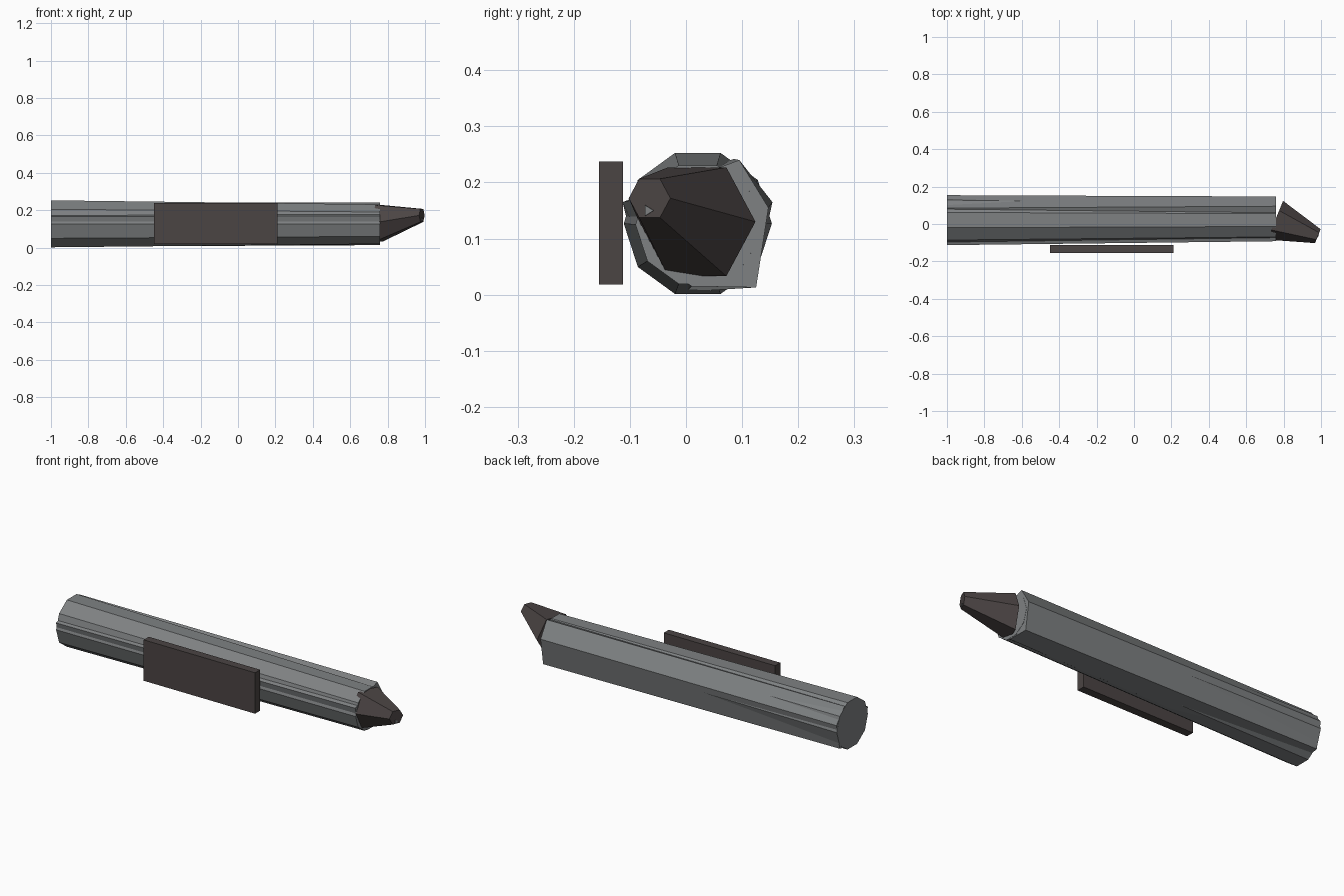
import bpy
from math import cos, sin, radians, tau
from mathutils import Matrix, Vector

cube = bpy.data.objects.get("Cube")
if cube:
    bpy.data.objects.remove(cube, do_unlink=True)


def material(name, rgb):
    m = bpy.data.materials.new(name)
    m.use_nodes = True
    m.diffuse_color = (*rgb, 1)
    m.node_tree.nodes["Principled BSDF"].inputs["Base Color"].default_value = (*rgb, 1)
    return m


grey = material("metal grey", (0.21, 0.22, 0.225))
dark = material("dark brown", (0.07, 0.058, 0.057))


def ring(centre, radius, sides, yaw=0):
    """Regular polygon facing +x, turned about z by yaw degrees."""
    turn = Matrix.Rotation(radians(yaw), 3, 'Z')
    return [Vector(centre) + turn @ Vector((0, radius * cos(tau * i / sides),
                                            radius * sin(tau * i / sides)))
            for i in range(sides)]


def section(x, points):
    return [Vector((x, y, z)) for y, z in points]


def loft(name, start, end, mat):
    """Closed prism between two sections with the same number of points."""
    n = len(start)
    faces = [tuple(reversed(range(n))), tuple(range(n, 2 * n))]
    faces += [(i, (i + 1) % n, n + (i + 1) % n, n + i) for i in range(n)]
    mesh = bpy.data.meshes.new(name)
    mesh.from_pydata(start + end, [], faces)
    mesh.materials.append(mat)
    ob = bpy.data.objects.new(name, mesh)
    bpy.context.collection.objects.link(ob)
    return ob


# Ten-sided tapering barrel
loft("barrel", ring((-1, 0.021, 0.127), 0.132, 10),
     ring((0.76, 0.021, 0.125), 0.111, 10), grey)

# Irregular inner core whose corners break through the barrel
core = loft("inner_core",
            section(-0.999, [(0.125, 0.03), (0.154, 0.165), (0.085, 0.242),
                             (-0.113, 0.165), (-0.09, 0.07), (0.0, 0.005)]),
            section(0.759, [(0.125, 0.013), (0.147, 0.155), (0.095, 0.24),
                            (-0.092, 0.17), (-0.07, 0.07), (0.01, 0.015)]), grey)
bpy.context.view_layer.objects.active = core
core.select_set(True)
bpy.ops.object.shade_smooth_by_angle(angle=radians(30))

# Bent hexagonal tip with a small nib set in its end
loft("tip", ring((0.755, 0.02, 0.13), 0.112, 6, -22),
     ring((0.983, -0.065, 0.172), 0.04, 6, -22), dark)
loft("nib", ring((0.95, -0.06, 0.15), 0.012, 3, -22),
     ring((0.985, -0.068, 0.15), 0.011, 3, -22), grey)

# Flat side plate
loft("side_plate",
     section(-0.45, [(-0.155, 0.018), (-0.112, 0.018), (-0.112, 0.237), (-0.155, 0.237)]),
     section(0.21, [(-0.155, 0.018), (-0.112, 0.018), (-0.112, 0.237), (-0.155, 0.237)]), dark)
